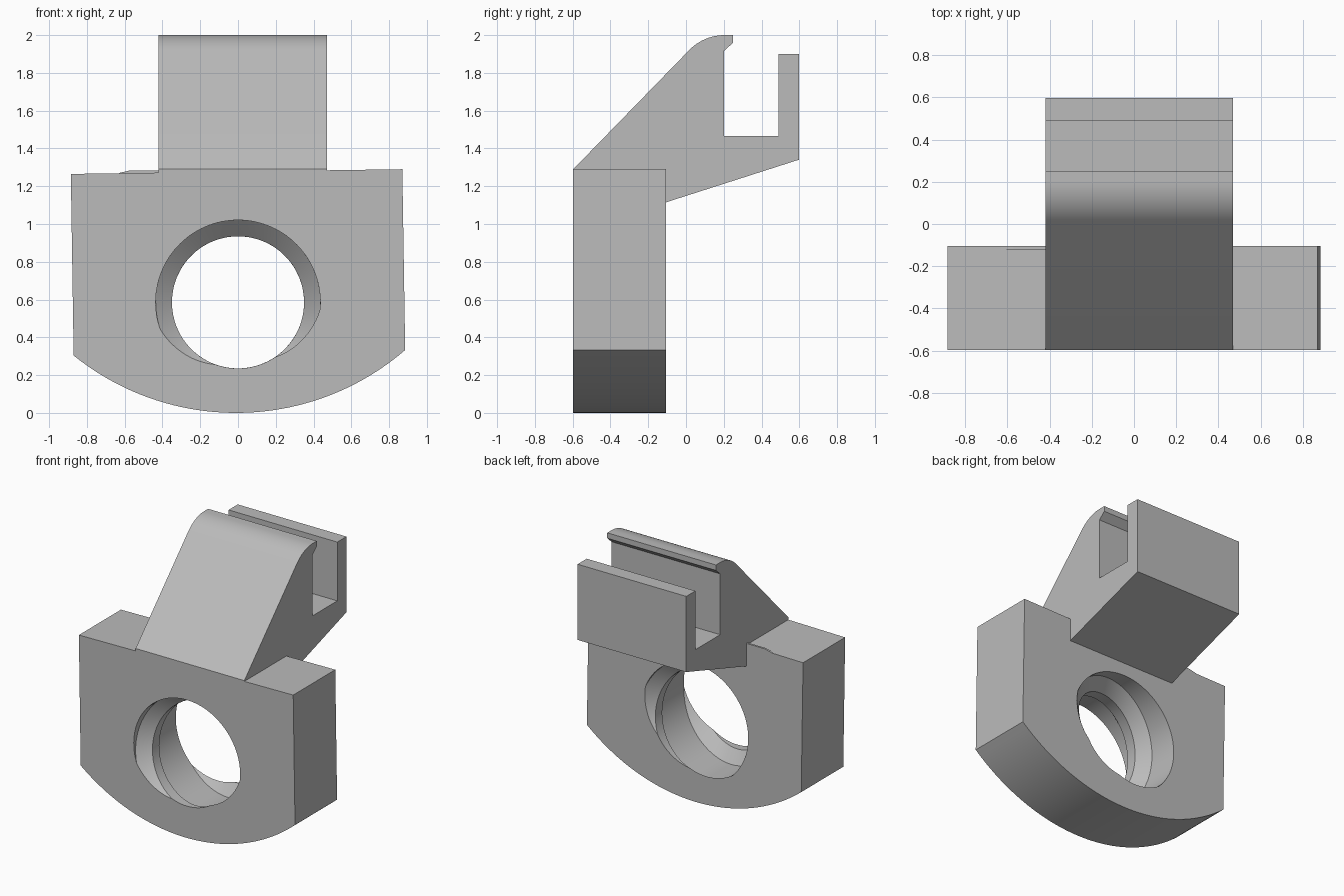
import bpy, bmesh, math

cube = bpy.data.objects.get("Cube")
if cube:
    bpy.data.objects.remove(cube, do_unlink=True)

grey = bpy.data.materials.new("light_grey")
grey.use_nodes = True
grey.diffuse_color = (0.5, 0.5, 0.5, 1)
grey.node_tree.nodes["Principled BSDF"].inputs["Base Color"].default_value = (0.5, 0.5, 0.5, 1)

FRONT, REAR, END = -0.597, -0.105, 0.597


def finish(bm, name):
    bmesh.ops.recalc_face_normals(bm, faces=bm.faces)
    mesh = bpy.data.meshes.new(name)
    bm.to_mesh(mesh)
    bm.free()
    mesh.materials.append(grey)
    obj = bpy.data.objects.new(name, mesh)
    bpy.context.collection.objects.link(obj)
    return obj


def extrude(name, points, offset):
    """Closed 3D outline swept along an offset vector."""
    bm = bmesh.new()
    face = bm.faces.new([bm.verts.new(p) for p in points])
    moved = bmesh.ops.extrude_face_region(bm, geom=[face])["geom"]
    verts = [g for g in moved if isinstance(g, bmesh.types.BMVert)]
    bmesh.ops.translate(bm, verts=verts, vec=offset)
    return finish(bm, name)


def smooth(obj):
    bpy.ops.object.select_all(action='DESELECT')
    obj.select_set(True)
    bpy.context.view_layer.objects.active = obj
    bpy.ops.object.shade_smooth_by_angle(angle=math.radians(25))


# Mounting plate: slightly tilted top, curved underside
R, CX = 1.37, -0.01
outline = [(-0.885, 1.265), (0.87, 1.29)]
STEPS = 40
for i in range(STEPS + 1):
    x = 0.885 - 1.755 * i / STEPS
    outline.append((x, R - math.sqrt(R * R - (x - CX) ** 2)))
plate = extrude("plate", [(x, FRONT, z) for x, z in outline], (0, REAR - FRONT, 0))

# Threaded bore: one wide helical groove with a narrow crest
CREST, ROOT, PITCH, CENTRE_Z = 0.35, 0.436, 0.531, 0.585
HALF_CREST, HALF_RIDGE = 27, 78


def bore_radius(phi):
    t = (abs(phi) - HALF_CREST) / (HALF_RIDGE - HALF_CREST)
    return CREST + (ROOT - CREST) * min(max(t, 0), 1)


bm = bmesh.new()
rings = []
ROWS = 64
for i in range(ROWS + 1):
    depth = -0.03 + (REAR - FRONT + 0.06) * i / ROWS
    ring = []
    for phi in range(-180, 180, 3):
        a = math.radians(277 - 360 * depth / PITCH + phi)
        r = bore_radius(phi)
        ring.append(bm.verts.new((r * math.cos(a), FRONT + depth, CENTRE_Z + r * math.sin(a))))
    rings.append(ring)
for a, b in zip(rings, rings[1:]):
    for j in range(len(a)):
        bm.faces.new((a[j - 1], a[j], b[j], b[j - 1]))
bm.faces.new(rings[0])
bm.faces.new(rings[-1])
cutter = finish(bm, "bore_cutter")
cutter.hide_render = True

cut = plate.modifiers.new("bore", 'BOOLEAN')
cut.operation = 'DIFFERENCE'
cut.solver = 'EXACT'
cut.object = cutter
bpy.ops.object.select_all(action='DESELECT')
plate.select_set(True)
bpy.context.view_layer.objects.active = plate
bpy.ops.object.modifier_apply(modifier=cut.name)
bpy.data.objects.remove(cutter, do_unlink=True)
smooth(plate)

# Clip arm: sloped front, rounded nose with a lip, open slot, rear wall
profile = [(FRONT, 1.26), (FRONT, 1.29)]
NOSE = 0.26
for i in range(13):
    a = math.radians(135 - 45 * i / 12)
    profile.append((0.204 + NOSE * math.cos(a), 2 - NOSE + NOSE * math.sin(a)))
profile += [(0.25, 2), (0.25, 1.96), (0.2, 1.915), (0.2, 1.465), (0.49, 1.465),
            (0.49, 1.9), (END, 1.9), (END, 1.34), (REAR, 1.115), (REAR - 0.02, 1.2)]
arm = extrude("clip_arm", [(-0.42, y, z) for y, z in profile], (0.89, 0, 0))
smooth(arm)

# Thin ledge on the plate's top rear edge beside the arm
ledge = [(-0.63, 1.25), (-0.63, 1.27), (-0.57, 1.284), (-0.41, 1.284), (-0.41, 1.25)]
extrude("rear_ledge", [(x, REAR - 0.015, z) for x, z in ledge], (0, 0.015, 0))
